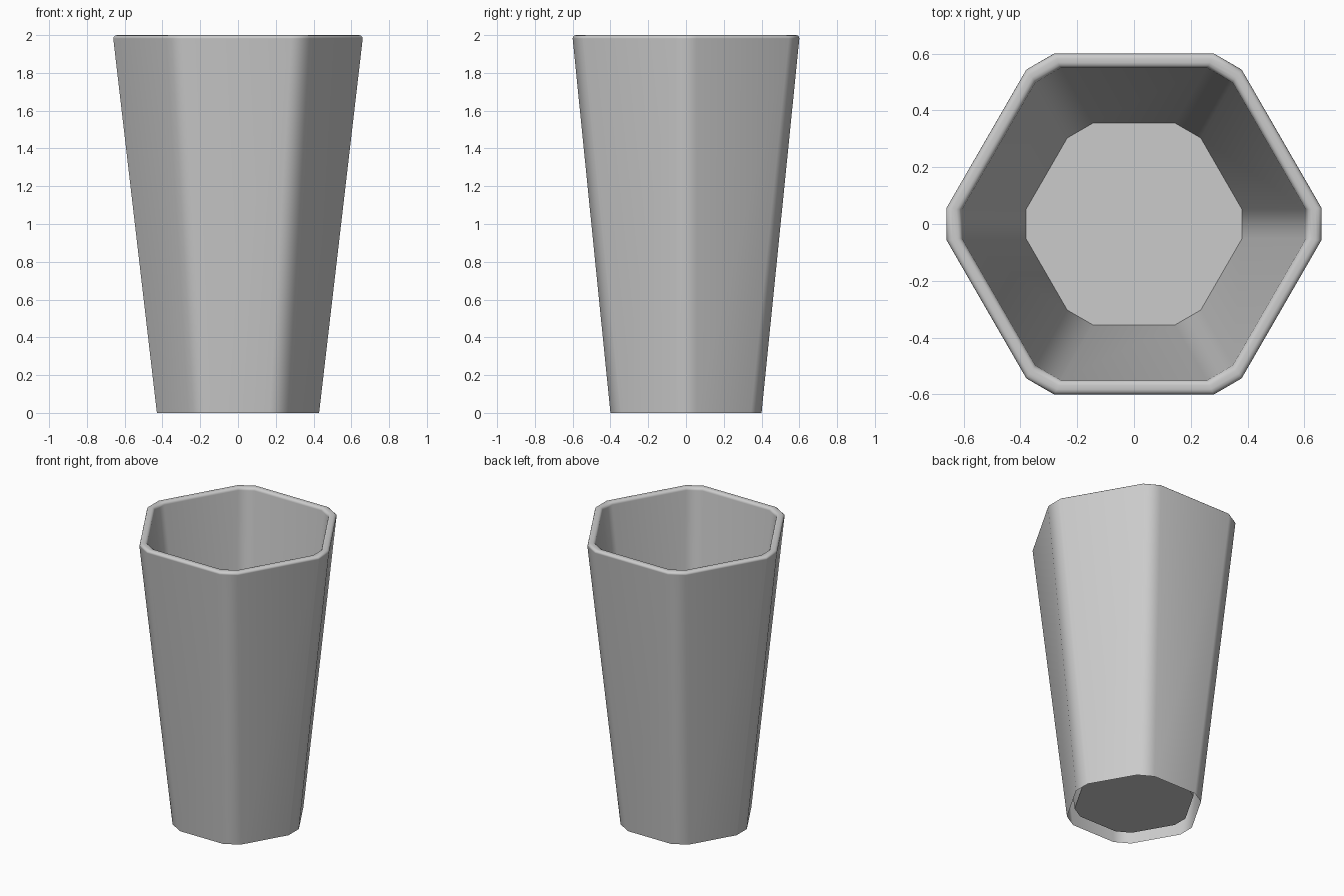
import bpy, bmesh
from math import sin, cos, pi, radians, sqrt

if "Cube" in bpy.data.objects:
    bpy.data.objects.remove(bpy.data.objects["Cube"])


def hex_ring(bm, apothem, z, cut):
    """Hexagon with its six corners chamfered, as a ring of 12 vertices."""
    r = apothem * 2 / sqrt(3)
    pts = [(r * cos(i * pi / 3), r * sin(i * pi / 3)) for i in range(6)]
    t = cut / r
    ring = []
    for i, (x, y) in enumerate(pts):
        for j in (i - 1, (i + 1) % 6):
            nx, ny = pts[j]
            ring.append(bm.verts.new((x + (nx - x) * t, y + (ny - y) * t, z)))
    return ring


# Profile from outer foot, over the rounded rim, down to the raised floor
H, BEVEL, STEPS = 2.0, 0.018, 3
OUTER_CUT, INNER_CUT, FLOOR_Z = 0.065, 0.06, 0.05
profile = [(0.4, 0.0, OUTER_CUT)]
for k in range(STEPS + 1):
    a = k * pi / 2 / STEPS
    profile.append((0.6 - BEVEL * (1 - cos(a)), H - BEVEL * (1 - sin(a)), OUTER_CUT))
for k in range(STEPS, -1, -1):
    a = k * pi / 2 / STEPS
    profile.append((0.55 + BEVEL * (1 - cos(a)), H - BEVEL * (1 - sin(a)), INNER_CUT))
profile.append((0.355, FLOOR_Z, INNER_CUT))

# Skin the rings, then cap the floor; the underside stays open and hollow
bm = bmesh.new()
rings = [hex_ring(bm, *p) for p in profile]
for lo, hi in zip(rings, rings[1:]):
    for i in range(12):
        j = (i + 1) % 12
        bm.faces.new((lo[i], lo[j], hi[j], hi[i]))
bm.faces.new(rings[-1])

mesh = bpy.data.meshes.new("cup")
bm.to_mesh(mesh)
bm.free()
cup = bpy.data.objects.new("cup", mesh)
bpy.context.collection.objects.link(cup)

# Soft corners with flat-looking panels
bpy.context.view_layer.objects.active = cup
cup.select_set(True)
bpy.ops.object.shade_smooth_by_angle(angle=radians(40))
weighted = cup.modifiers.new("panel_shading", 'WEIGHTED_NORMAL')
weighted.keep_sharp = True
